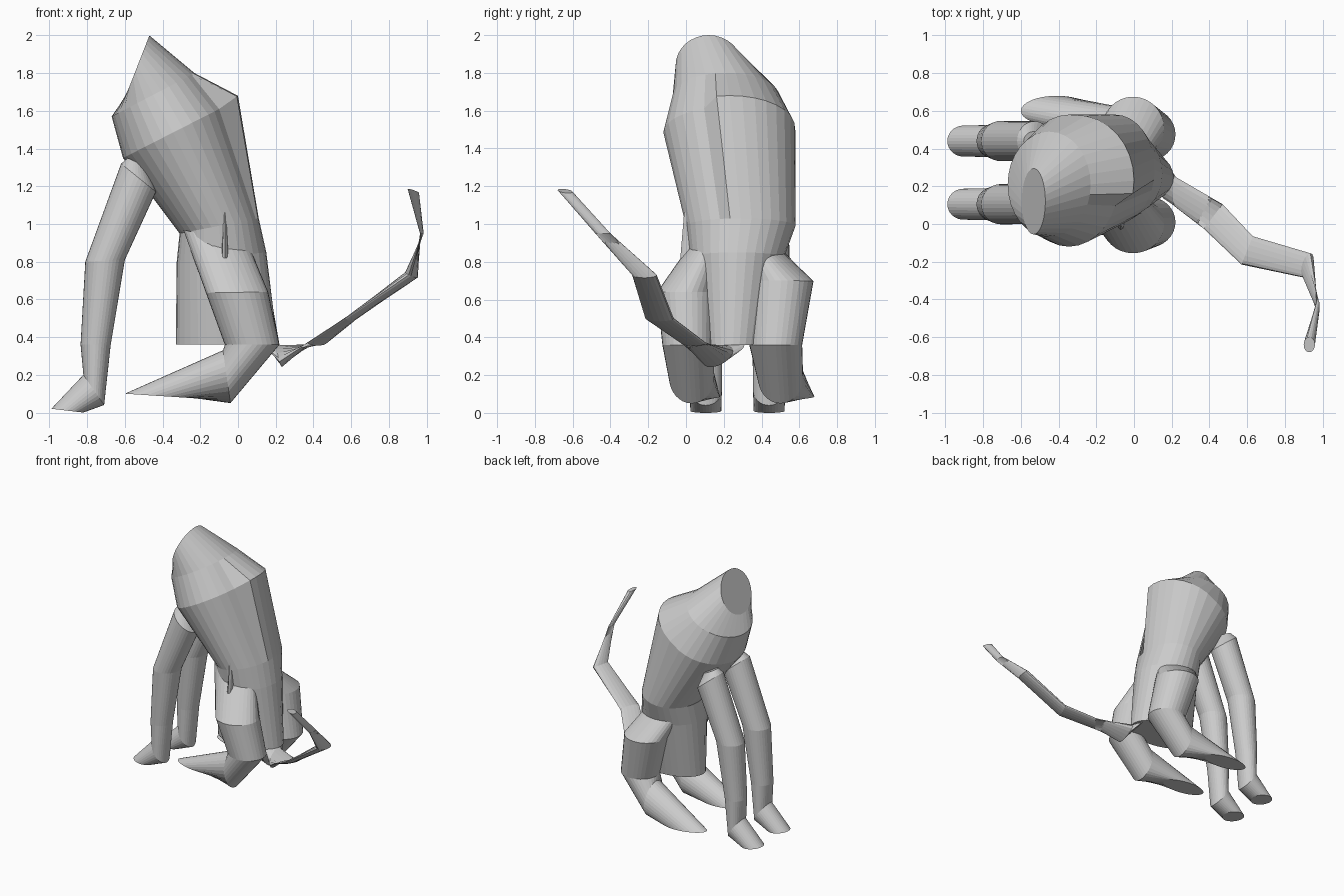
import bpy, bmesh, math
from mathutils import Vector as V

N = 32
grey = bpy.data.materials.new("plain grey")
grey.diffuse_color = (0.6, 0.6, 0.6, 1)


def loft(name, rings):
    """Skin a list of vertex rings with flat faces and cap both ends."""
    bm = bmesh.new()
    loops = [[bm.verts.new(p) for p in r] for r in rings]
    n = len(loops[0])
    for a, b in zip(loops, loops[1:]):
        for i in range(n):
            j = (i + 1) % n
            bm.faces.new((a[i], a[j], b[j], b[i]))
    bm.faces.new(loops[0][::-1])
    bm.faces.new(loops[-1])
    bmesh.ops.recalc_face_normals(bm, faces=bm.faces)
    me = bpy.data.meshes.new(name)
    bm.to_mesh(me)
    bm.free()
    me.materials.append(grey)
    ob = bpy.data.objects.new(name, me)
    bpy.context.collection.objects.link(ob)
    return ob


def ellipse(c, u, v, n=N):
    c, u, v = V(c), V(u), V(v)
    return [c + u * math.cos(2 * math.pi * i / n) + v * math.sin(2 * math.pi * i / n)
            for i in range(n)]


def span(a, b, y, r, push=(0, 0)):
    """Ring between side points a and b (x, z); push shifts its rear right part."""
    a, b = V((a[0], y, a[1])), V((b[0], y, b[1]))
    ring = ellipse((a + b) / 2, (b - a) / 2, (0, r, 0))
    for i, p in enumerate(ring):
        t = 2 * math.pi * i / N
        if math.cos(t) > 0.01 and math.sin(t) > -0.38:
            p += V((push[0], 0, push[1])) * math.sqrt(math.cos(t))
    return ring


# Torso from cut neck to pelvis, with the stepped back plate
loft("torso", [
    span((-0.595, 1.68), (-0.47, 2.0), 0.12, 0.175),
    span((-0.67, 1.57), (-0.23, 1.80), 0.21, 0.28),
    span((-0.61, 1.35), (-0.08, 1.62), 0.23, 0.35, (0.08, 0.06)),
    span((-0.31, 0.95), (0.11, 1.03), 0.29, 0.29),
    span((-0.325, 0.80), (0.15, 0.85), 0.27, 0.25),
    span((-0.33, 0.36), (0.21, 0.36), 0.25, 0.17),
])

# Small pointed flap on the front hip
loft("hip_flap", [
    ellipse((-0.07, 0.06, 1.06), (0.01, 0, 0), (0, 0.07, 0), 8),
    ellipse((-0.07, 0.0, 0.82), (0.018, 0, 0), (0, 0.03, 0), 8),
])

# Front legs
for side, y in (("near", 0.105), ("far", 0.44)):
    loft("front_leg_" + side, [
        span((-0.585, 1.35), (-0.48, 1.30), y, 0.05),
        span((-0.62, 1.32), (-0.435, 1.17), y, 0.105),
        span((-0.81, 0.80), (-0.60, 0.81), y, 0.107),
        span((-0.835, 0.36), (-0.675, 0.36), y, 0.088),
        span((-0.82, 0.20), (-0.71, 0.04), y, 0.085),
        span((-0.99, 0.02), (-0.82, 0.0), y, 0.082),
    ])

# Hind legs: hip, thigh, hock, heel and toe rings (y and width per leg)
for side, ys, rs, z in (
        ("near", (0.12, 0.0, 0.01, 0.03, 0.10), (0.07, 0.155, 0.135, 0.12, 0.08), 0.64),
        ("far", (0.37, 0.505, 0.475, 0.50, 0.60), (0.07, 0.17, 0.14, 0.12, 0.08), 0.70)):
    loft("hind_leg_" + side, [
        span((-0.29, 0.97), (0.06, 0.88), ys[0], rs[0]),
        span((-0.17, z - 0.005), (0.16, z), ys[1], rs[1]),
        span((-0.07, 0.36), (0.22, 0.36), ys[2], rs[2]),
        span((-0.08, 0.33), (-0.04, 0.05), ys[3], rs[3]),
        span((-0.60, 0.10), (-0.22, 0.075), ys[4], rs[4]),
    ])

# Flat ribbon tail
loft("tail", [
    ellipse((0.17, 0.22, 0.34), (0, 0.09, 0.02), (0.04, 0, -0.04), 16),
    ellipse((0.22, 0.17, 0.30), (0, 0.08, 0.03), (0.015, 0, -0.05), 16),
    ellipse((0.42, 0.04, 0.37), (0.05, 0.065, 0), (0, 0, 0.015), 16),
    ellipse((0.60, -0.14, 0.50), (0.03, 0.075, 0), (0, 0, 0.015), 16),
    ellipse((0.92, -0.22, 0.73), (0.015, 0.065, 0), (-0.03, 0, 0.015), 16),
    ellipse((0.975, -0.44, 0.95), (0, 0.04, 0), (0.01, 0, 0), 16),
    ellipse((0.93, -0.64, 1.175), (0, 0.04, -0.005), (0.03, 0, -0.01), 16),
])
